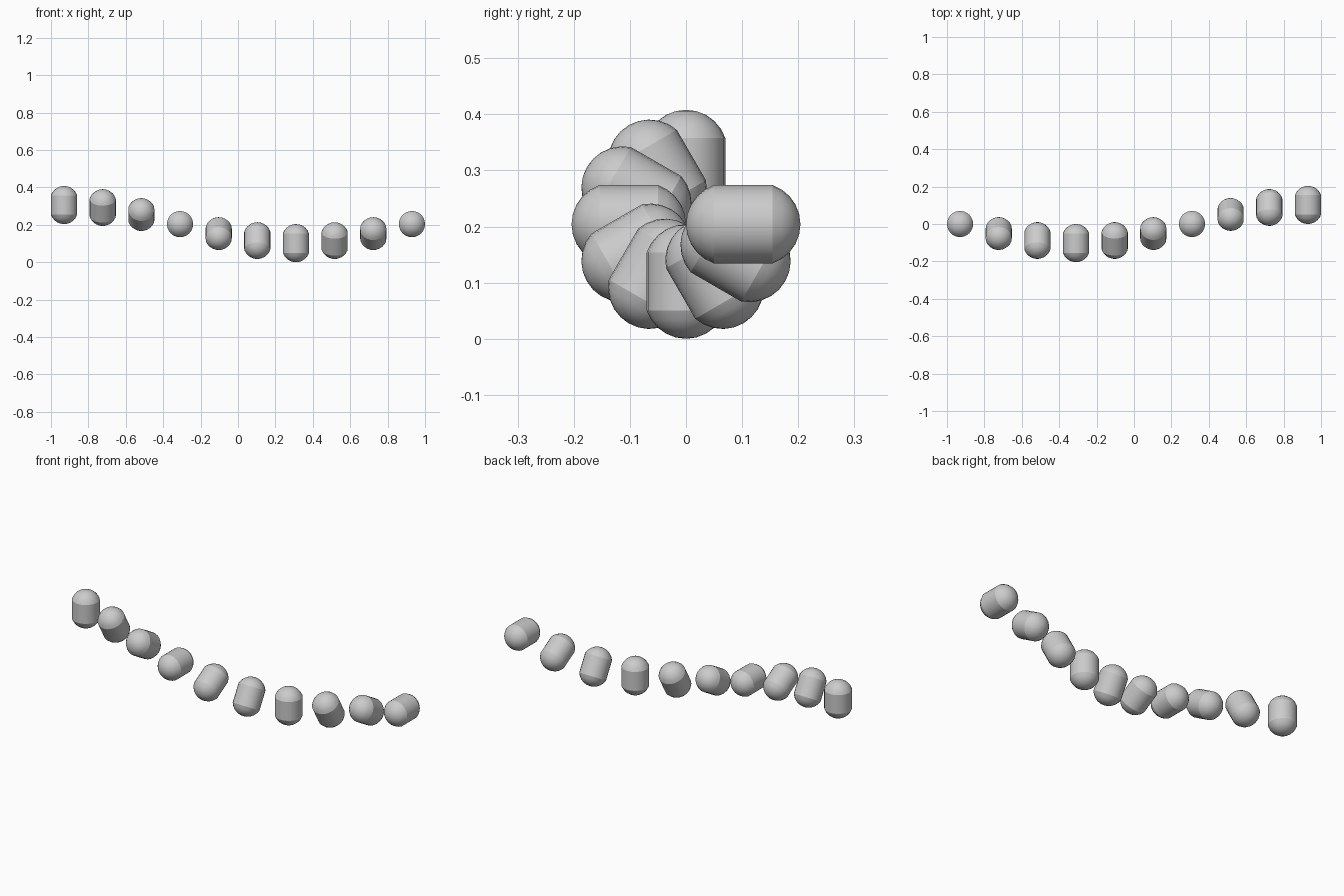
import bpy, bmesh
from math import sin, cos, pi, radians, asin
from mathutils import Vector, Matrix

if "Cube" in bpy.data.objects:
    bpy.data.objects.remove(bpy.data.objects["Cube"])

COUNT, RADIUS, LENGTH, CAP = 10, 0.07, 0.204, 0.05
SEGMENTS, RINGS = 24, 5

# Domed end: shallow spherical cap meeting the barrel at a slight crease
cap_r = (RADIUS**2 + CAP**2) / (2 * CAP)
half = asin(RADIUS / cap_r)
dome = [(cap_r * sin(half * i / RINGS), cap_r * (1 - cos(half * i / RINGS)))
        for i in range(RINGS + 1)]
profile = dome + [(r, LENGTH - z) for r, z in reversed(dome)]


def capsule_mesh():
    bm = bmesh.new()
    verts = [bm.verts.new((r, 0, z)) for r, z in profile]
    edges = [bm.edges.new(p) for p in zip(verts, verts[1:])]
    bmesh.ops.spin(bm, geom=verts + edges, cent=(0, 0, 0), axis=(0, 0, 1),
                   angle=2 * pi, steps=SEGMENTS)
    bmesh.ops.remove_doubles(bm, verts=bm.verts[:], dist=1e-5)
    bmesh.ops.recalc_face_normals(bm, faces=bm.faces[:])
    for f in bm.faces:
        f.smooth = True
    mesh = bpy.data.meshes.new("capsule")
    bm.to_mesh(mesh)
    bm.free()
    mesh.set_sharp_from_angle(angle=radians(22))
    return mesh


# Row of capsules, each turned a further 30 degrees about the long axis
mesh = capsule_mesh()
span = 1 - RADIUS
for i in range(COUNT):
    ob = bpy.data.objects.new(f"capsule_{i + 1}", mesh)
    bpy.context.collection.objects.link(ob)
    x = -span + 2 * span * i / (COUNT - 1)
    ob.location = (x, 0, LENGTH)
    ob.rotation_euler = (radians(30 * i), 0, 0)
